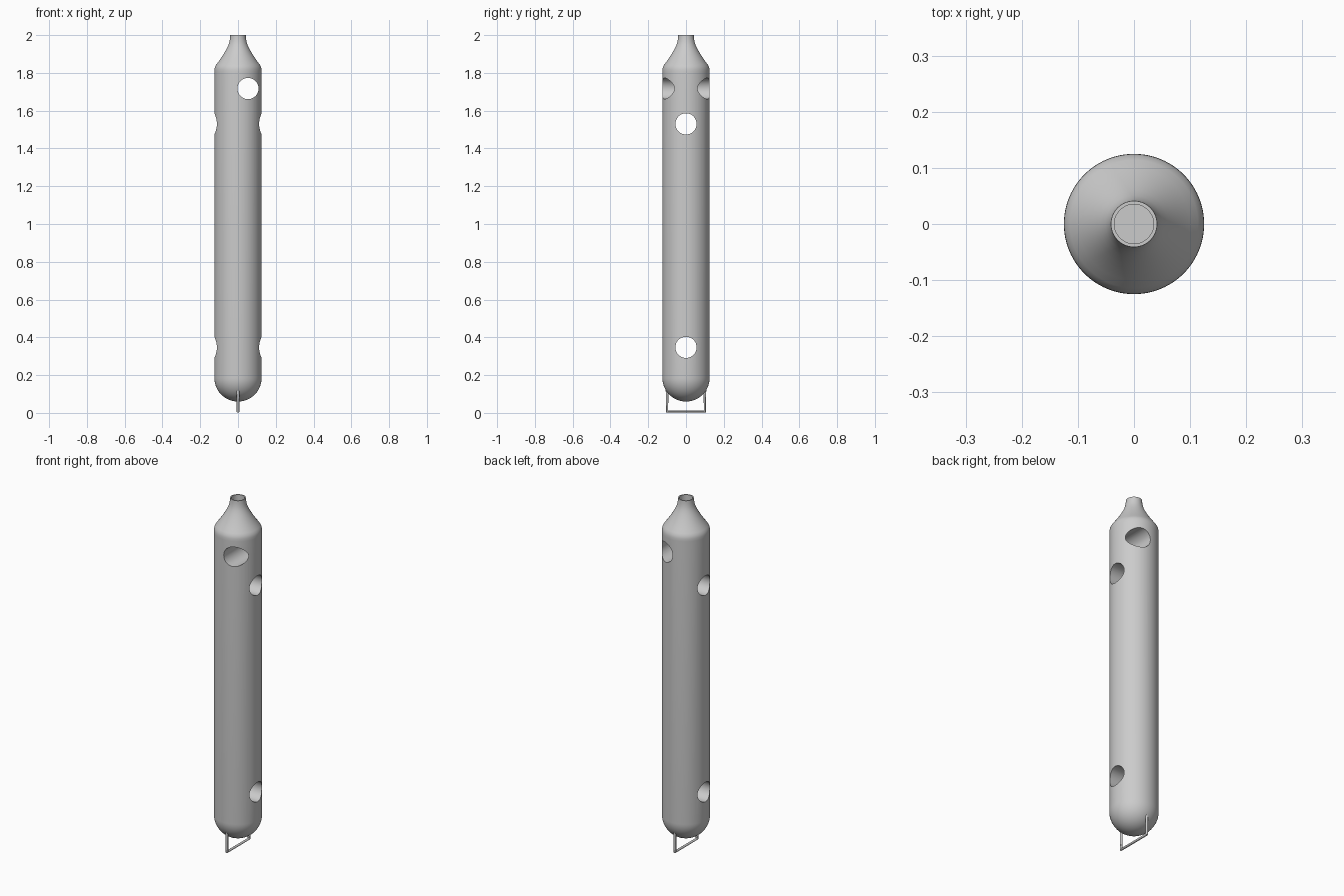
import bpy, bmesh, math
from mathutils import Vector, Matrix

if "Cube" in bpy.data.objects:
    bpy.data.objects.remove(bpy.data.objects["Cube"])

R = 0.125
SEG = 96


def lathe(name, profile):
    """Spin an (r, z) profile round the z axis into a closed solid."""
    bm = bmesh.new()
    verts = [bm.verts.new((r, 0, z)) for r, z in profile]
    edges = [bm.edges.new(p) for p in zip(verts, verts[1:])]
    bmesh.ops.spin(bm, geom=verts + edges, cent=(0, 0, 0), axis=(0, 0, 1),
                   angle=math.tau, steps=SEG, use_duplicate=False)
    bmesh.ops.remove_doubles(bm, verts=bm.verts, dist=1e-5)
    bmesh.ops.recalc_face_normals(bm, faces=bm.faces)
    mesh = bpy.data.meshes.new(name)
    bm.to_mesh(mesh)
    bm.free()
    obj = bpy.data.objects.new(name, mesh)
    bpy.context.collection.objects.link(obj)
    return obj


def activate(obj):
    bpy.ops.object.select_all(action='DESELECT')
    obj.select_set(True)
    bpy.context.view_layer.objects.active = obj


def drill(target, location, rotation, radius=0.056):
    """Bore a round hole right through the target."""
    bpy.ops.mesh.primitive_cylinder_add(vertices=64, radius=radius, depth=0.6,
                                        location=location, rotation=rotation)
    cutter = bpy.context.object
    cutter.hide_render = True
    activate(target)
    mod = target.modifiers.new("bore", 'BOOLEAN')
    mod.operation, mod.solver, mod.object = 'DIFFERENCE', 'EXACT', cutter
    bpy.ops.object.modifier_apply(modifier=mod.name)
    bpy.data.objects.remove(cutter, do_unlink=True)


# Body: domed base, straight tube, tapering shoulder, neck with recessed mouth
dome = [(R * math.sin(a), 0.185 - R * math.cos(a))
        for a in (math.pi / 2 * i / 16 for i in range(17))]
shoulder = [(R, 1.805), (0.1245, 1.82), (0.121, 1.834), (0.114, 1.845),
            (0.1, 1.864), (0.087, 1.883), (0.073, 1.905), (0.06, 1.928),
            (0.051, 1.947), (0.045, 1.965), (0.042, 1.985), (0.041, 2.0)]
mouth = [(0.035, 2.0), (0.035, 1.94), (0, 1.94)]
body = lathe("float_body", dome + shoulder + mouth)

# Cross bores: one offset front to back, two side to side
drill(body, (0.053, 0, 1.717), (math.pi / 2, 0, 0))
for z in (1.53, 0.347):
    drill(body, (0, 0, z), (0, math.pi / 2, 0))
activate(body)
bpy.ops.object.shade_smooth_by_angle(angle=math.radians(35))

# Rod bail under the dome
curve = bpy.data.curves.new("bottom_bail", 'CURVE')
curve.dimensions = '3D'
curve.bevel_depth = 0.0075
curve.bevel_resolution = 4
curve.use_fill_caps = True
points = [(0, -0.1, 0.13), (0, -0.1, 0.0075), (0, 0.1, 0.0075), (0, 0.1, 0.13)]
spline = curve.splines.new('POLY')
spline.points.add(len(points) - 1)
for p, co in zip(spline.points, points):
    p.co = (*co, 1)
bail = bpy.data.objects.new("bottom_bail", curve)
bpy.context.collection.objects.link(bail)
activate(bail)
bpy.ops.object.convert(target='MESH')
bpy.ops.object.shade_smooth_by_angle(angle=math.radians(40))
